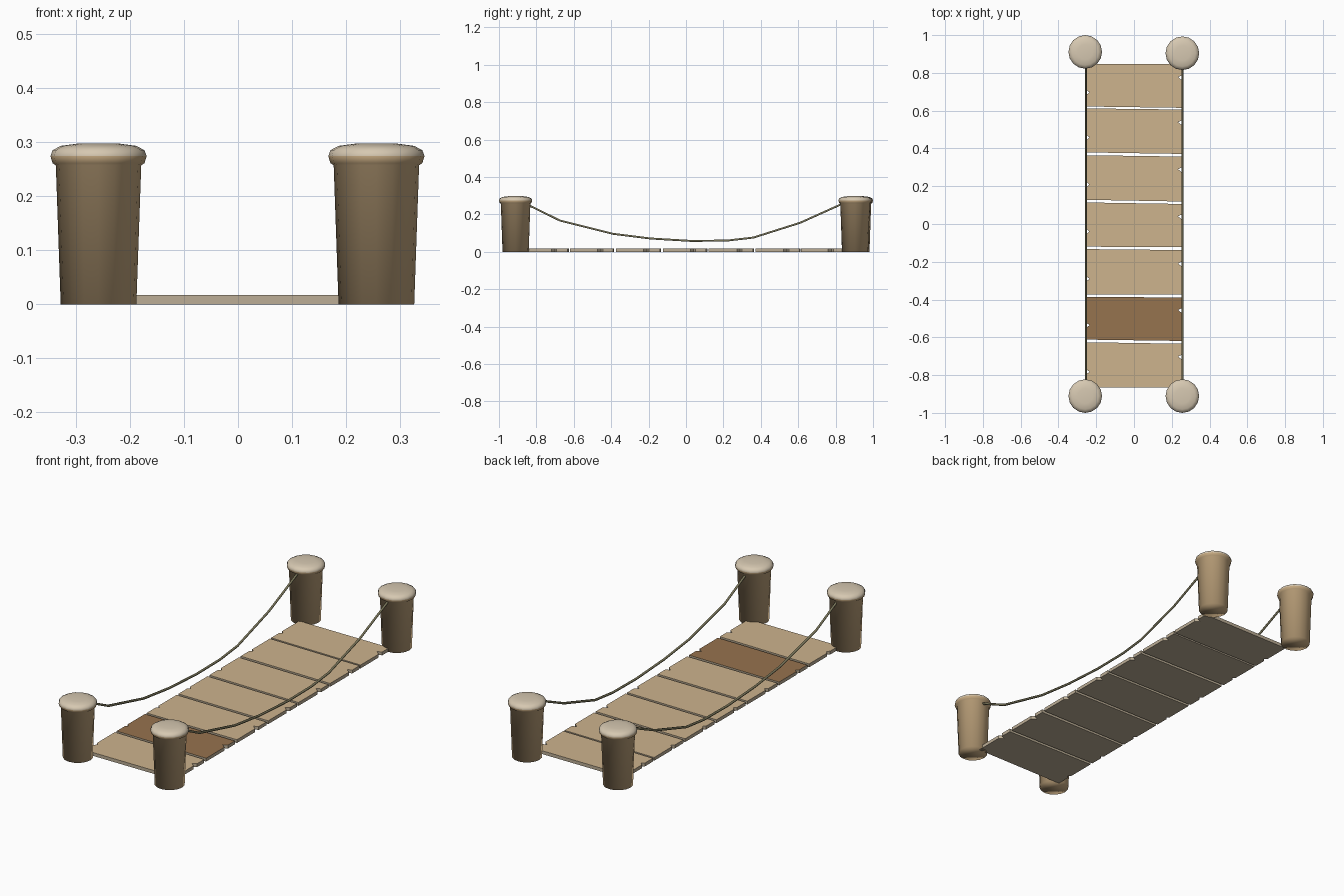
import bpy, bmesh, math

if "Cube" in bpy.data.objects:
    bpy.data.objects.remove(bpy.data.objects["Cube"])


def mat(name, r, g, b):
    m = bpy.data.materials.new(name)
    lin = [((c / 255 + 0.055) / 1.055) ** 2.4 for c in (r, g, b)]
    m.diffuse_color = (*lin, 1)
    m.use_nodes = True
    m.node_tree.nodes["Principled BSDF"].inputs["Base Color"].default_value = m.diffuse_color
    return m


TAN = mat("tan plank", 205, 179, 141)
BROWN = mat("dark plank", 150, 115, 78)
EDGE = mat("weathered plank edge", 188, 174, 150)
POST = mat("post wood", 194, 166, 126)
CAP = mat("pale post top", 214, 200, 177)
ROPE = mat("olive rope", 122, 118, 90)


def finish(name, bm, mats):
    bmesh.ops.recalc_face_normals(bm, faces=bm.faces)
    me = bpy.data.meshes.new(name)
    bm.to_mesh(me)
    bm.free()
    for m in mats:
        me.materials.append(m)
    ob = bpy.data.objects.new(name, me)
    bpy.context.collection.objects.link(ob)
    return ob


# Posts: tapered log with a rounded, overhanging top
PROFILE = [(0.070, 0), (0.079, 0.257), (0.085, 0.261), (0.089, 0.274),
           (0.085, 0.285), (0.070, 0.293), (0.040, 0.297)]
SIDES = 16


def post(name, x, y):
    bm = bmesh.new()
    rings = []
    for r, z in PROFILE:
        rings.append([bm.verts.new((x + r * math.cos(2 * math.pi * i / SIDES),
                                    y + r * math.sin(2 * math.pi * i / SIDES), z))
                      for i in range(SIDES)])
    for a, b in zip(rings, rings[1:]):
        for i in range(SIDES):
            j = (i + 1) % SIDES
            bm.faces.new((a[i], a[j], b[j], b[i]))
    bm.faces.new(rings[0])
    bm.faces.new(rings[-1])
    for f in bm.faces:
        f.smooth = True
        f.material_index = 1 if f.calc_center_median().z > 0.275 else 0
    finish(name, bm, [POST, CAP])


post("front_left_post", -0.258, -0.911)
post("front_right_post", 0.256, -0.911)
post("back_left_post", -0.258, 0.911)
post("back_right_post", 0.256, 0.904)

# Planks: thin boards with a small notch in each end
X0, X1, THICK = -0.25, 0.255, 0.017
# (front-left, front-right, back-left, back-right) y of each board, front to back
BOARDS = [(-0.865, -0.865, -0.626, -0.634), (-0.612, -0.619, -0.386, -0.389),
          (-0.373, -0.373, -0.133, -0.138), (-0.120, -0.123, 0.114, 0.106),
          (0.128, 0.119, 0.364, 0.357), (0.379, 0.371, 0.612, 0.606),
          (0.622, 0.615, 0.846, 0.846)]
for n, (fl, fr, bl, br) in enumerate(BOARDS):
    mid = (fl + bl) / 2
    nr, nl = mid + 0.04, mid - 0.037
    outline = [(X0, fl), (X1, fr),
               (X1, nr - 0.014), (X1 - 0.022, nr + 0.004), (X1, nr + 0.014),
               (X1, br), (X0, bl),
               (X0, nl + 0.012), (X0 + 0.014, nl), (X0, nl - 0.012)]
    bm = bmesh.new()
    base = bm.faces.new([bm.verts.new((x, y, 0)) for x, y in outline])
    ext = bmesh.ops.extrude_face_region(bm, geom=[base])
    for v in ext["geom"]:
        if isinstance(v, bmesh.types.BMVert):
            v.co.z = THICK
    # the extruded region may replace the base face, so make sure the underside exists
    if not any(all(v.co.z < 0.001 for v in f.verts) for f in bm.faces):
        bm.verts.ensure_lookup_table()
        bm.faces.new([v for v in bm.verts if v.co.z < 0.001])
    for f in bm.faces:
        f.material_index = 0 if all(v.co.z > 0.01 for v in f.verts) else 1
    finish("plank_%d" % (n + 1), bm, [BROWN if n == 1 else TAN, EDGE])

# Ropes: sagging hand lines between front and back posts
SAG = [(-0.87, 0.262), (-0.835, 0.246), (-0.674, 0.167), (-0.39, 0.096),
       (-0.19, 0.071), (0.03, 0.058), (0.22, 0.060), (0.36, 0.076),
       (0.61, 0.155), (0.83, 0.254), (0.86, 0.266)]
for name, x in (("left_rope", -0.254), ("right_rope", 0.256)):
    R, K = 0.0058, 6
    bm = bmesh.new()
    rings = []
    for i, (y, z) in enumerate(SAG):
        ya, za = SAG[max(i - 1, 0)]
        yb, zb = SAG[min(i + 1, len(SAG) - 1)]
        t = math.atan2(zb - za, yb - ya)
        ring = []
        for k in range(K):
            a = 2 * math.pi * k / K
            u = R * math.sin(a)
            ring.append(bm.verts.new((x + R * math.cos(a),
                                      y - u * math.sin(t), z + u * math.cos(t))))
        rings.append(ring)
    for a, b in zip(rings, rings[1:]):
        for k in range(K):
            j = (k + 1) % K
            bm.faces.new((a[k], a[j], b[j], b[k])).smooth = True
    bm.faces.new(rings[0])
    bm.faces.new(rings[-1])
    finish(name, bm, [ROPE])
